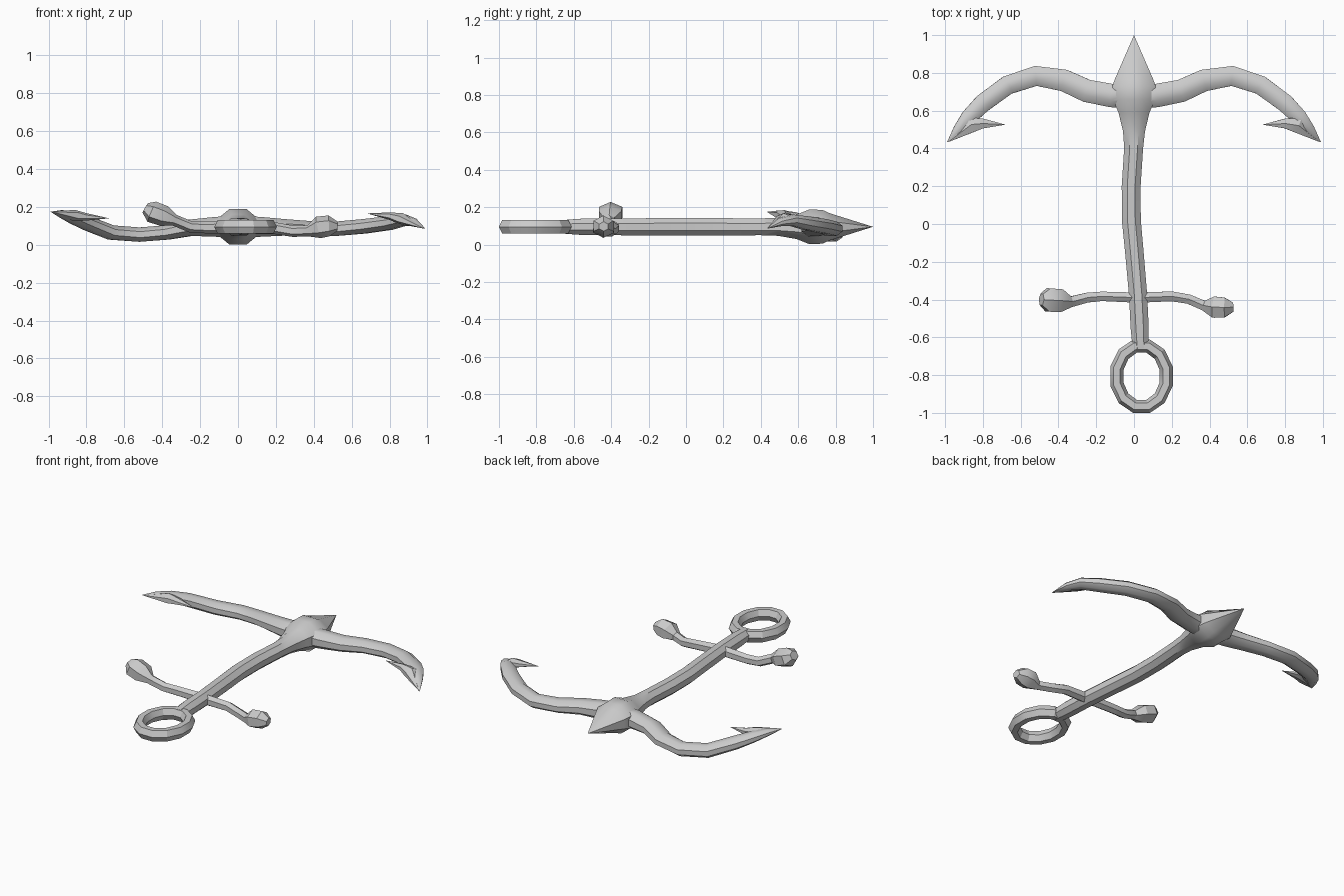
import bpy, bmesh, math
from mathutils import Vector


def finish(name, bm, angle=40):
    bmesh.ops.remove_doubles(bm, verts=bm.verts, dist=0.0005)
    bmesh.ops.recalc_face_normals(bm, faces=bm.faces)
    mesh = bpy.data.meshes.new(name)
    bm.to_mesh(mesh)
    bm.free()
    ob = bpy.data.objects.new(name, mesh)
    bpy.context.collection.objects.link(ob)
    bpy.ops.object.select_all(action='DESELECT')
    ob.select_set(True)
    bpy.context.view_layer.objects.active = ob
    bpy.ops.object.shade_smooth_by_angle(angle=math.radians(angle))
    return ob


def loft(name, rows, sides=8, angle=40):
    """Skin along rows of (x, y, z, half width, half height)."""
    bm = bmesh.new()
    pts = [Vector(r[:3]) for r in rows]
    k = 1 / math.cos(math.pi / sides)
    rings = []
    for i, p in enumerate(pts):
        t = (pts[min(i + 1, len(pts) - 1)] - pts[max(i - 1, 0)]).normalized()
        side = t.cross(Vector((0, 0, 1))).normalized()
        up = side.cross(t)
        ring = []
        for j in range(sides):
            a = 2 * math.pi * (j + 0.5) / sides
            ring.append(bm.verts.new(p + side * (rows[i][3] * k * math.cos(a))
                                     + up * (rows[i][4] * k * math.sin(a))))
        rings.append(ring)
    for a, b in zip(rings, rings[1:]):
        for j in range(sides):
            n = (j + 1) % sides
            bm.faces.new((a[j], a[n], b[n], b[j]))
    if rows[0][3]:
        bm.faces.new(rings[0][::-1])
    if rows[-1][3]:
        bm.faces.new(rings[-1])
    return finish(name, bm, angle)


Z = 0.095

# Shank, gently bowed, flaring into the pointed crown
loft("shank_and_crown", [
    (0.035, -0.66, Z, 0.042, 0.036), (0.03, -0.55, Z, 0.048, 0.044),
    (0.022, -0.38, Z, 0.048, 0.045), (0.002, -0.15, Z, 0.049, 0.046),
    (-0.014, 0.02, Z, 0.050, 0.046), (-0.015, 0.2, Z, 0.050, 0.046),
    (-0.002, 0.4, Z, 0.050, 0.045), (0, 0.49, Z, 0.058, 0.048),
    (0, 0.59, Z, 0.082, 0.065), (0, 0.66, Z, 0.112, 0.093),
    (0, 0.73, Z, 0.115, 0.090), (0, 0.77, Z, 0.100, 0.072),
    (0, 1.0, Z, 0, 0)])

# Curved arms: shared plan curve, different twist in height
plan = [(0.0, 0.675, 0.062, 0.06), (0.12, 0.68, 0.062, 0.052),
        (0.25, 0.705, 0.060, 0.043), (0.37, 0.76, 0.058, 0.038),
        (0.52, 0.784, 0.053, 0.038), (0.67, 0.735, 0.050, 0.038),
        (0.80, 0.64, 0.048, 0.036), (0.875, 0.565, 0.042, 0.030),
        (0.93, 0.50, 0.028, 0.020)]
heights = {
    "left": (-1, [Z, Z, 0.09, 0.066, 0.054, 0.065, 0.115, 0.145, 0.163],
             0.175, 0.155, 0.14),
    "right": (1, [Z, Z, 0.092, 0.088, 0.085, 0.098, 0.115, 0.130, 0.118],
              0.085, 0.138, 0.166)}
for side, (s, zs, z_tip, z_mid, z_barb) in heights.items():
    rows = [(s * x, y, z, w, h) for (x, y, w, h), z in zip(plan, zs)]
    loft(side + "_arm", rows + [(s * 0.99, 0.433, z_tip, 0, 0)])
    # Barbed hook pointing back inwards
    loft(side + "_barb", [
        (s * 0.985, 0.433, z_tip, 0, 0), (s * 0.865, 0.525, z_mid, 0.042, 0.026),
        (s * 0.80, 0.532, (z_mid + z_barb) / 2, 0.026, 0.017),
        (s * 0.68, 0.526, z_barb, 0, 0)], 6, 30)

# Cross stock with faceted knobs at both ends
loft("stock", [
    (-0.49, -0.40, 0.195, 0.030, 0.025), (-0.455, -0.402, 0.175, 0.062, 0.050),
    (-0.39, -0.405, 0.152, 0.060, 0.048), (-0.335, -0.412, 0.130, 0.028, 0.026),
    (-0.25, -0.39, 0.095, 0.026, 0.026), (-0.17, -0.383, 0.092, 0.025, 0.027),
    (0.02, -0.39, Z, 0.027, 0.030), (0.20, -0.383, 0.087, 0.026, 0.027),
    (0.29, -0.398, 0.072, 0.025, 0.026), (0.37, -0.432, 0.074, 0.026, 0.026),
    (0.425, -0.440, 0.092, 0.056, 0.050), (0.48, -0.442, 0.100, 0.052, 0.048),
    (0.525, -0.440, 0.097, 0.024, 0.022)], 6, 30)

# Oval rope ring, twelve segments
bm = bmesh.new()
N, M = 12, 6
ring = []
for i in range(N):
    a = 2 * math.pi * (i + 0.5) / N
    section = []
    for j in range(M):
        b = 2 * math.pi * j / M
        r = 0.036 * math.cos(b)
        section.append(bm.verts.new((0.04 + (0.135 + r) * math.cos(a),
                                     -0.806 + (0.165 + r) * math.sin(a),
                                     Z + 0.041 * math.sin(b))))
    ring.append(section)
for i in range(N):
    for j in range(M):
        i2, j2 = (i + 1) % N, (j + 1) % M
        bm.faces.new((ring[i][j], ring[i2][j], ring[i2][j2], ring[i][j2]))
finish("ring", bm, 25)
